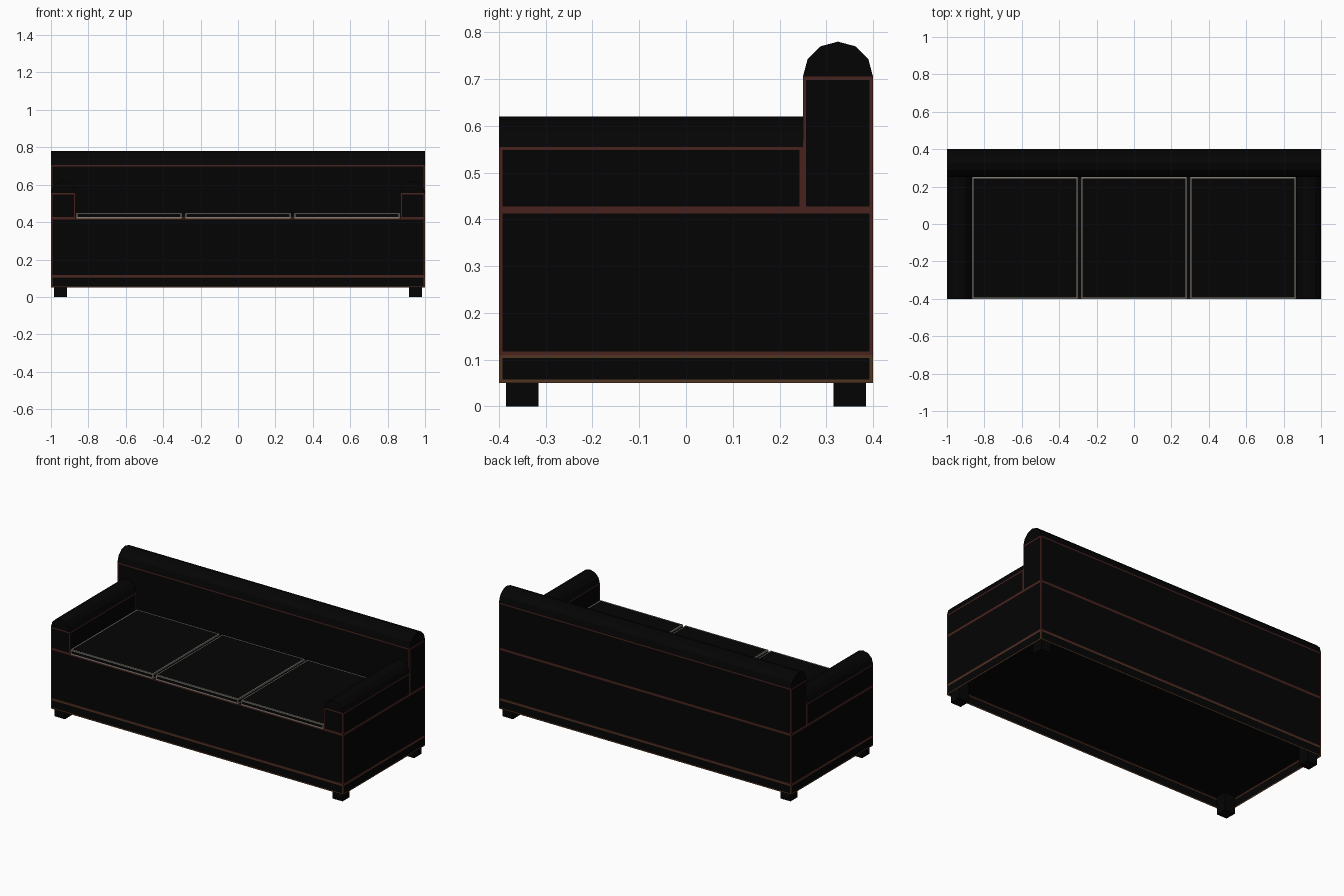
import bpy, bmesh, math

if "Cube" in bpy.data.objects:
    bpy.data.objects.remove(bpy.data.objects["Cube"])


def material(name, rgb):
    m = bpy.data.materials.new(name)
    m.diffuse_color = (*rgb, 1)
    m.use_nodes = True
    m.node_tree.nodes["Principled BSDF"].inputs["Base Color"].default_value = m.diffuse_color
    return m


BLACK = material("black_leather", (0.0012, 0.0012, 0.0012))
RED = material("red_edge", (0.065, 0.016, 0.013))
BROWN = material("brown_edge", (0.085, 0.035, 0.015))
GREY = material("grey_edge", (0.23, 0.21, 0.18))


def finish(name, bm, mats):
    me = bpy.data.meshes.new(name)
    bm.to_mesh(me)
    bm.free()
    for m in mats:
        me.materials.append(m)
    ob = bpy.data.objects.new(name, me)
    bpy.context.collection.objects.link(ob)
    return ob


def box(name, x, y, z, edge=None, width=0.01, open_ends=False):
    """Box from (min, max) ranges, with an optional coloured border on each face."""
    bm = bmesh.new()
    bmesh.ops.create_cube(bm, size=1)
    for v in bm.verts:
        v.co = [r[0] + (c + 0.5) * (r[1] - r[0]) for c, r in zip(v.co, (x, y, z))]
    if open_ends:
        bm.normal_update()
        ends = [f for f in bm.faces if abs(f.normal.z) > 0.5]
        bmesh.ops.delete(bm, geom=ends, context='FACES_ONLY')
    if edge:
        border = bmesh.ops.inset_individual(bm, faces=bm.faces[:], thickness=width)
        for f in border["faces"]:
            f.material_index = 1
    return finish(name, bm, [BLACK, edge] if edge else [BLACK])


def roll(name, centre, radius, z, span, axis, segments=6):
    """Half-round roll running along the given axis (0 = x, 1 = y)."""
    bm = bmesh.new()
    ring = []
    for i in range(segments + 1):
        a = math.pi * i / segments
        p = [0, 0, z + radius * math.sin(a)]
        p[axis] = span[0]
        p[1 - axis] = centre + radius * math.cos(a)
        ring.append(bm.verts.new(p))
    cap = bm.faces.new(ring)
    ext = bmesh.ops.extrude_face_region(bm, geom=[cap], use_keep_orig=True)
    for v in ext["geom"]:
        if isinstance(v, bmesh.types.BMVert):
            v.co[axis] = span[1]
    bmesh.ops.recalc_face_normals(bm, faces=bm.faces)
    return finish(name, bm, [BLACK])


# Hollow plinth skirt and body
box("plinth", (-1, 1), (-0.4, 0.4), (0.05, 0.11), BROWN, open_ends=True)
box("body", (-1, 1), (-0.4, 0.4), (0.11, 0.42), RED)

# Backrest with half-round top
box("backrest", (-1, 1), (0.25, 0.4), (0.42, 0.705), RED)
roll("backrest_roll", 0.325, 0.075, 0.705, (-1, 1), 0)

# Arms with half-round tops, and feet
for side, s in (("left", -1), ("right", 1)):
    box(f"{side}_arm", sorted((s * 0.87, s)), (-0.4, 0.25), (0.42, 0.555), RED)
    roll(f"{side}_arm_roll", s * 0.935, 0.065, 0.555, (-0.4, 0.25), 1)
    for end, t in (("front", -1), ("back", 1)):
        box(f"{end}_{side}_foot", sorted((s * 0.915, s * 0.985)),
            sorted((t * 0.315, t * 0.385)), (0, 0.11))

# Three seat cushions
for i in (-1, 0, 1):
    c = i * 0.583
    box(f"seat_cushion_{i + 2}", (c - 0.283, c + 0.283), (-0.4, 0.25), (0.42, 0.45), GREY)
